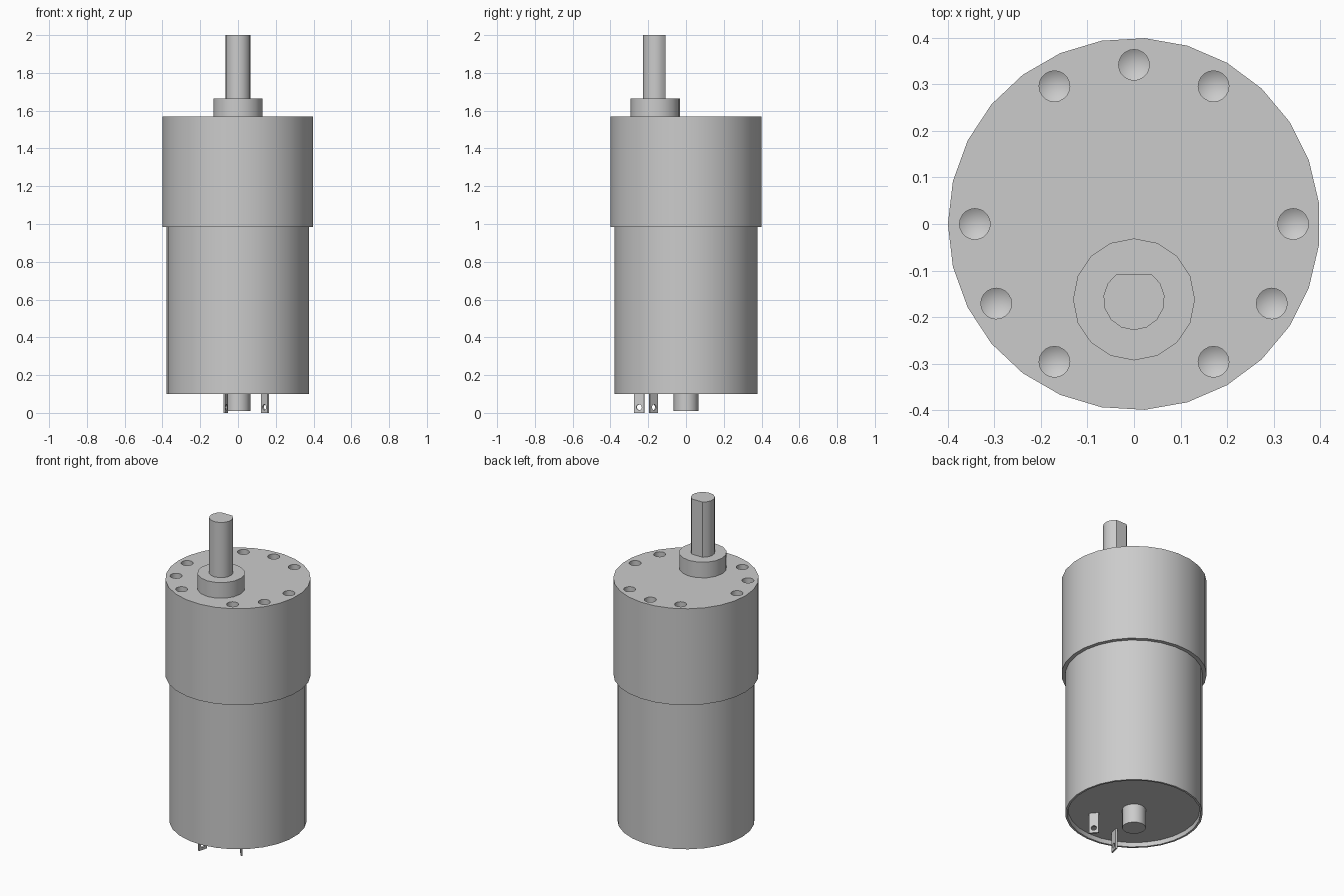
import bpy, bmesh
from math import sin, cos, pi, radians
from mathutils import Matrix, Vector

cube = bpy.data.objects.get("Cube")
if cube:
    bpy.data.objects.remove(cube, do_unlink=True)

steel = bpy.data.materials.new("grey_steel")
steel.use_nodes = True
steel.diffuse_color = (0.6, 0.6, 0.6, 1)
steel.node_tree.nodes["Principled BSDF"].inputs["Base Color"].default_value = (0.6, 0.6, 0.6, 1)


def make(name, bm):
    bmesh.ops.recalc_face_normals(bm, faces=bm.faces)
    mesh = bpy.data.meshes.new(name)
    bm.to_mesh(mesh)
    bm.free()
    mesh.materials.append(steel)
    obj = bpy.data.objects.new(name, mesh)
    bpy.context.collection.objects.link(obj)
    return obj


def lathe(bm, profile, sides, x=0, y=0, start=pi):
    """Closed solid from (radius, height) rows; radius 0 makes a tip."""
    rings = []
    for r, z in profile:
        angles = [start + 2 * pi * i / sides for i in range(sides if r else 1)]
        rings.append([bm.verts.new((x + r * cos(a), y + r * sin(a), z)) for a in angles])
    for low, high in zip(rings, rings[1:]):
        for i in range(sides):
            j = (i + 1) % sides
            quad = [low[i % len(low)], low[j % len(low)],
                    high[j % len(high)], high[i % len(high)]]
            bm.faces.new(list(dict.fromkeys(quad)))
    for ring in (rings[0], rings[-1]):
        if len(ring) > 1:
            bm.faces.new(ring)


def turned(name, profile, sides, **place):
    bm = bmesh.new()
    lathe(bm, profile, sides, **place)
    return make(name, bm)


def select_only(obj):
    bpy.ops.object.select_all(action='DESELECT')
    obj.select_set(True)
    bpy.context.view_layer.objects.active = obj


def cut(obj, cutter):
    mod = obj.modifiers.new("holes", 'BOOLEAN')
    mod.object = cutter
    mod.solver = 'EXACT'
    select_only(obj)
    bpy.ops.object.modifier_apply(modifier=mod.name)
    bpy.data.objects.remove(cutter, do_unlink=True)


SHAFT_Y = -0.162
TOP = 1.57

# Gearbox with a ring of drilled mounting holes
gearbox = turned("gearbox", [(0.4, 0.985), (0.4, TOP)], 27)
bm = bmesh.new()
for deg in (0, 60, 90, 120, 180, 210, 240, 300, 330):
    a = radians(deg)
    lathe(bm, [(0, TOP - 0.085), (0.033, TOP - 0.065), (0.033, TOP + 0.02)], 20,
          x=0.342 * cos(a), y=0.342 * sin(a))
drill = make("hole_cutter", bm)
drill.hide_render = True
cut(gearbox, drill)

# Motor can with a recessed end, and its rear bearing
can = turned("motor_can", [(0.362, 0.125), (0.366, 0.1), (0.378, 0.1), (0.378, 0.985)], 27)
bearing = turned("rear_bearing", [(0.065, 0.01), (0.065, 0.13)], 16)

# Output boss
boss = turned("output_boss", [(0.131, TOP - 0.01), (0.131, 1.665)], 16, y=SHAFT_Y)

# D-shaped shaft, flat side towards the back
bm = bmesh.new()
arc = [radians(56 - 292 * i / 12) for i in range(13)]
section = bm.faces.new([bm.verts.new((0.066 * cos(a), SHAFT_Y + 0.066 * sin(a), 1.65))
                        for a in arc])
solid = bmesh.ops.extrude_face_region(bm, geom=[section])["geom"]
bmesh.ops.translate(bm, vec=(0, 0, 0.35),
                    verts=[v for v in solid if isinstance(v, bmesh.types.BMVert)])
shaft = make("output_shaft", bm)


# Solder terminals: radial tabs with an eyelet
def terminal(name, pos):
    heading = Vector(pos).to_3d()
    turn = Matrix.Translation(heading) @ heading.to_track_quat('X', 'Z').to_matrix().to_4x4()
    bm = bmesh.new()
    bmesh.ops.create_cube(bm, size=1, matrix=turn @ Matrix.Translation((0, 0, 0.065))
                          @ Matrix.Diagonal((0.055, 0.01, 0.13, 1)))
    tab = make(name, bm)
    bm = bmesh.new()
    bmesh.ops.create_cone(bm, cap_ends=True, segments=16, radius1=0.015, radius2=0.015,
                          depth=0.1, matrix=turn @ Matrix.Translation((0, 0, 0.03))
                          @ Matrix.Rotation(pi / 2, 4, 'X'))
    eyelet = make("eyelet_cutter", bm)
    eyelet.hide_render = True
    cut(tab, eyelet)
    return tab


tabs = [terminal("left_terminal", (0.143, -0.172)),
        terminal("right_terminal", (-0.066, -0.247))]

for obj in [gearbox, can, bearing, boss, shaft] + tabs:
    select_only(obj)
    bpy.ops.object.shade_smooth_by_angle(angle=radians(28))
